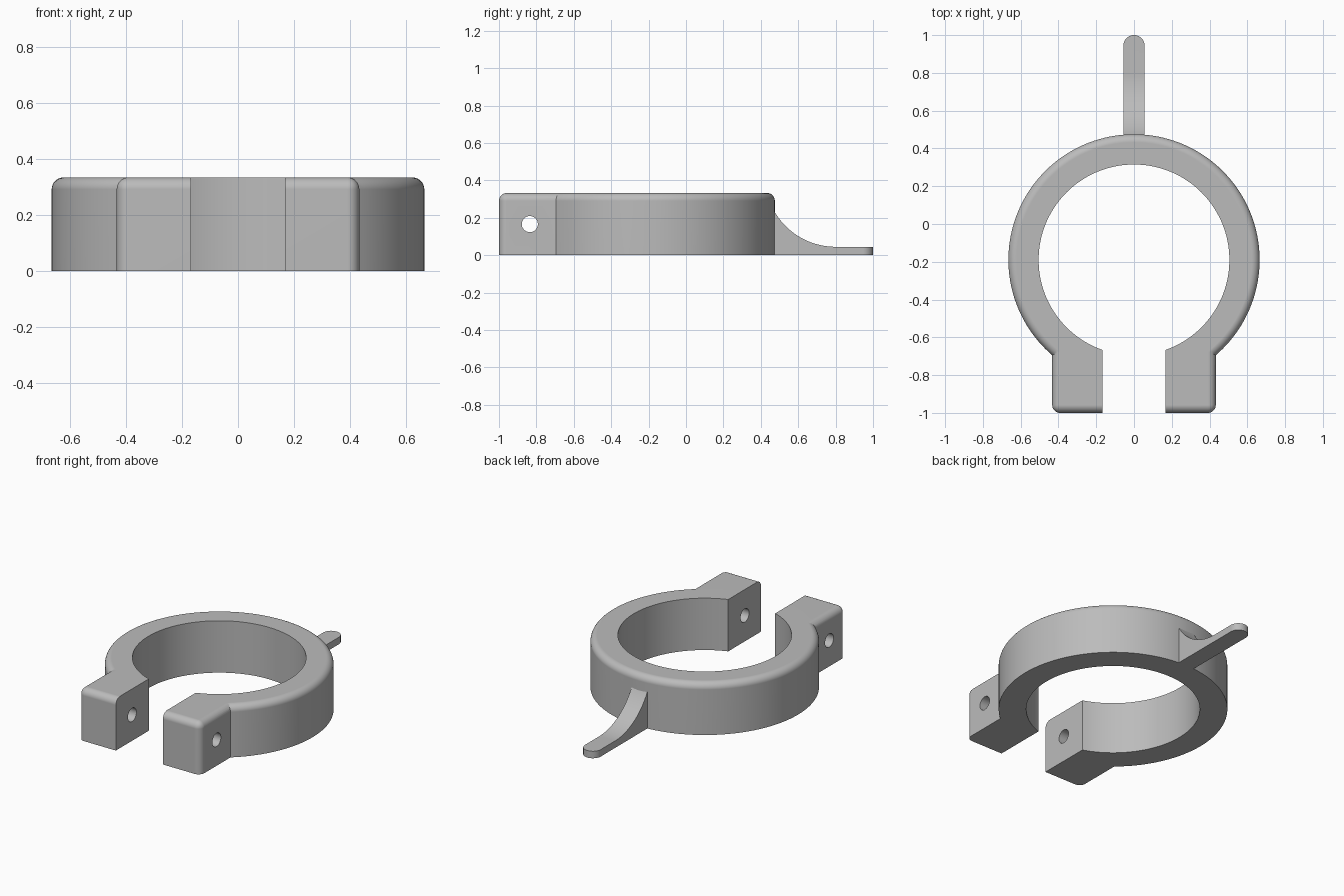
import bpy, bmesh, math
from mathutils import Matrix, Vector

if "Cube" in bpy.data.objects:
    bpy.data.objects.remove(bpy.data.objects["Cube"], do_unlink=True)

HEIGHT, FILLET = 0.333, 0.042
RING_Y, OUTER, BORE = -0.19, 0.665, 0.505
LUG_X, GAP_X = 0.433, 0.167
BOLT_Y, BOLT_Z = -0.835, HEIGHT / 2
POCKET = 0.13

grey = bpy.data.materials.new("plain grey")
grey.use_nodes = True
grey.diffuse_color = (0.5, 0.5, 0.5, 1)
grey.node_tree.nodes["Principled BSDF"].inputs["Base Color"].default_value = (0.5, 0.5, 0.5, 1)


def finish(name, bm):
    bmesh.ops.recalc_face_normals(bm, faces=bm.faces)
    mesh = bpy.data.meshes.new(name)
    bm.to_mesh(mesh)
    bm.free()
    mesh.materials.append(grey)
    obj = bpy.data.objects.new(name, mesh)
    bpy.context.collection.objects.link(obj)
    return obj


def round_edges(bm, rule, width, segments):
    edges = [e for e in bm.edges if rule(*[v.co for v in e.verts])]
    bmesh.ops.bevel(bm, geom=edges, offset=width, segments=segments,
                    profile=0.5, affect='EDGES', clamp_overlap=True)


def cylinder(name, radius, depth, centre, sides=160, along_x=False, rounded=False):
    bm = bmesh.new()
    bmesh.ops.create_cone(bm, cap_ends=True, segments=sides, radius1=radius,
                          radius2=radius, depth=depth)
    if rounded:
        round_edges(bm, lambda a, b: a.z > 0 and b.z > 0, FILLET, 8)
    if along_x:
        # A hexagon keeps two corners pointing along y
        turn = Matrix.Rotation(math.pi / 2, 4, 'Y') @ Matrix.Rotation(math.pi / 2, 4, 'Z')
        corner = max((turn @ v.co for v in bm.verts), key=lambda c: c.y)
        if radius - corner.y > 0.001:
            turn = turn @ Matrix.Rotation(math.pi / sides, 4, 'Z')
        bm.transform(turn)
    bm.transform(Matrix.Translation(centre))
    return finish(name, bm)


def box(name, low, high, rule=None):
    low, high = Vector(low), Vector(high)
    bm = bmesh.new()
    bmesh.ops.create_cube(bm, size=1)
    for v in bm.verts:
        v.co = (low + high) / 2 + v.co * (high - low)
    if rule:
        round_edges(bm, rule, FILLET, 8)
    return finish(name, bm)


def combine(target, tool, operation):
    bpy.context.view_layer.objects.active = target
    mod = target.modifiers.new("combine", 'BOOLEAN')
    mod.operation, mod.solver, mod.object = operation, 'EXACT', tool
    bpy.ops.object.modifier_apply(modifier=mod.name)
    bpy.data.objects.remove(tool, do_unlink=True)


def smooth(obj):
    bpy.ops.object.select_all(action='DESELECT')
    obj.select_set(True)
    bpy.context.view_layer.objects.active = obj
    bpy.ops.object.shade_smooth_by_angle(angle=math.radians(30))
    mod = obj.modifiers.new("even shading", 'WEIGHTED_NORMAL')
    mod.keep_sharp = True


# Ring body with its rounded top rim
clamp = cylinder("clamp_ring", OUTER, HEIGHT, (0, RING_Y, HEIGHT / 2), rounded=True)


# Clamping lugs: rounded along the sides, the front and the front corners
def lug_edge(a, b):
    top = a.z > 0.1 and b.z > 0.1
    front = a.y < -0.9 and b.y < -0.9
    side = a.x * b.x > 0
    return (top and (front or side)) or (front and side)


lugs = box("clamp_lugs", (-LUG_X, -1, 0), (LUG_X, -0.3, HEIGHT), lug_edge)
combine(clamp, lugs, 'UNION')

# Bore and the gap between the lugs
combine(clamp, cylinder("bore_cutter", BORE, 1, (0, RING_Y, HEIGHT / 2)), 'DIFFERENCE')
combine(clamp, box("gap_cutter", (-GAP_X, -1.2, -0.2), (GAP_X, -0.4, 0.6)), 'DIFFERENCE')

# Bolt hole, hexagonal nut pocket and round bolt head pocket
combine(clamp, cylinder("bolt_cutter", 0.043, 2, (0, BOLT_Y, BOLT_Z), 40, True), 'DIFFERENCE')
for name, side, radius, sides in (("nut_cutter", 1, 0.107, 6), ("head_cutter", -1, 0.097, 48)):
    x = side * (LUG_X - POCKET + 0.2)
    combine(clamp, cylinder(name, radius, 0.4, (x, BOLT_Y, BOLT_Z), sides, True), 'DIFFERENCE')
smooth(clamp)

# Tail lever: a side profile with a concave sweep, drawn out to a round tip
HALF, THICK, SWEEP, SWEEP_Y, ROOT_Y = 0.056, 0.045, 0.378, 0.8, 0.44
reach = math.asin((SWEEP_Y - ROOT_Y) / SWEEP)
profile = [(ROOT_Y, 0), (1, 0), (1, THICK)]
for i in range(25):
    a = reach * i / 24
    profile.append((SWEEP_Y - SWEEP * math.sin(a), THICK + SWEEP * (1 - math.cos(a))))
bm = bmesh.new()
face = bm.faces.new([bm.verts.new((-HALF, y, z)) for y, z in profile])
made = bmesh.ops.extrude_face_region(bm, geom=[face])["geom"]
bmesh.ops.translate(bm, vec=(2 * HALF, 0, 0),
                    verts=[g for g in made if isinstance(g, bmesh.types.BMVert)])
round_edges(bm, lambda a, b: min(a.y, b.y) > 0.99 and a.x * b.x > 0, HALF - 0.001, 10)
smooth(finish("tail_lever", bm))
